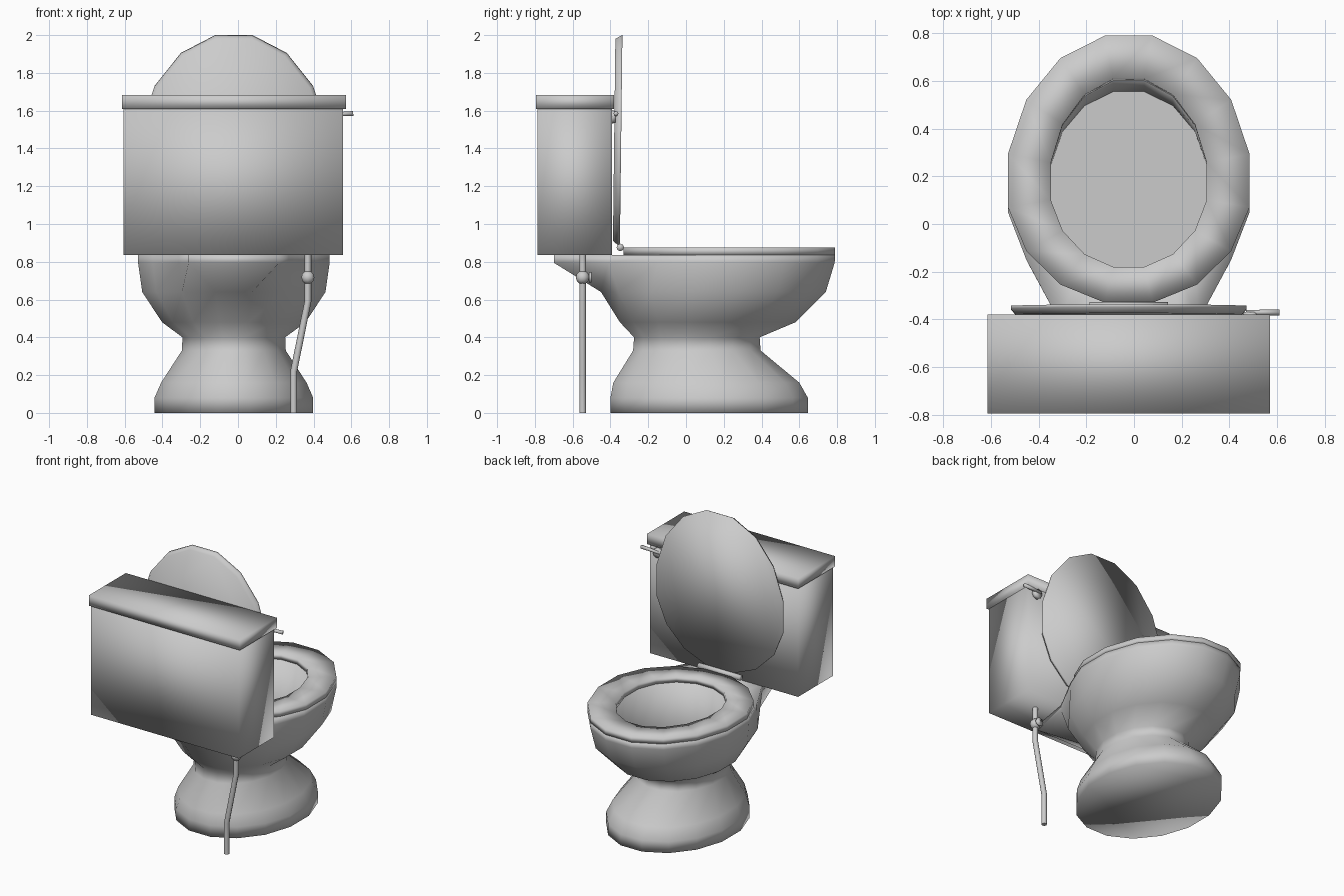
import bpy, bmesh, math
from mathutils import Vector, Matrix

if "Cube" in bpy.data.objects:
    bpy.data.objects.remove(bpy.data.objects["Cube"])

CX = -0.022          # centre line of the ceramic parts
SIDES = 16


def finish(name, bm, smooth=True):
    bmesh.ops.recalc_face_normals(bm, faces=bm.faces)
    for f in bm.faces:
        f.smooth = smooth
    me = bpy.data.meshes.new(name)
    bm.to_mesh(me)
    bm.free()
    ob = bpy.data.objects.new(name, me)
    bpy.context.collection.objects.link(ob)
    return ob


def ring(hw, yf, yb, z, cy=None, shelf=False):
    """16-sided egg outline with flat front, back and sides."""
    cy = (yf + yb) / 2 if cy is None else cy
    k = math.cos(math.pi / SIDES)
    pts = []
    for i in range(SIDES):
        a = 2 * math.pi * (i + 0.5) / SIDES
        c, s = math.cos(a) / k, math.sin(a) / k
        x, y = hw * c, cy + s * ((yf - cy) if s > 0 else (cy - yb))
        if shelf and s < -0.9:
            x, y = math.copysign(0.24, c), yb
        elif shelf and s < -0.7:
            x, y = math.copysign(0.29, c), -0.41
        elif shelf and s < -0.4:
            y = -0.15
        elif shelf and s < 0:
            y = 0.05
        pts.append(Vector((CX + x, y, z)))
    return pts


def loft(name, rings, cap_start=False, cap_end=False, closed=False, smooth=True):
    bm = bmesh.new()
    vs = [[bm.verts.new(p) for p in r] for r in rings]
    pairs = list(zip(vs, vs[1:])) + ([(vs[-1], vs[0])] if closed else [])
    for a, b in pairs:
        for i in range(SIDES):
            j = (i + 1) % SIDES
            bm.faces.new((a[i], a[j], b[j], b[i]))
    if cap_start:
        bm.faces.new(vs[0])
    if cap_end:
        bm.faces.new(vs[-1])
    return finish(name, bm, smooth)


def box(name, lo, hi):
    lo, hi = Vector(lo), Vector(hi)
    bm = bmesh.new()
    bmesh.ops.create_cube(bm, size=1, matrix=Matrix.Translation((lo + hi) / 2)
                          @ Matrix.Diagonal((*(hi - lo), 1)))
    return finish(name, bm)


def rod(name, p, q, r1, r2=None, sides=8):
    p, q = Vector(p), Vector(q)
    bm = bmesh.new()
    rot = (q - p).to_track_quat('Z', 'Y').to_matrix().to_4x4()
    bmesh.ops.create_cone(bm, cap_ends=True, segments=sides, radius1=r1,
                          radius2=r1 if r2 is None else r2, depth=(q - p).length,
                          matrix=Matrix.Translation((p + q) / 2) @ rot)
    return finish(name, bm)


# Pedestal and bowl: up the outside, over the rim, down the inner wall
loft("bowl", [
    ring(0.42, 0.645, -0.40, 0.0),
    ring(0.42, 0.645, -0.40, 0.08),
    ring(0.385, 0.60, -0.385, 0.16),
    ring(0.275, 0.395, -0.28, 0.33),
    ring(0.272, 0.39, -0.275, 0.40),
    ring(0.38, 0.58, -0.35, 0.48),
    ring(0.485, 0.74, -0.45, 0.64, 0.16),
    ring(0.507, 0.787, -0.70, 0.795, 0.17, True),
    ring(0.507, 0.79, -0.70, 0.835, 0.17, True),
    ring(0.327, 0.602, -0.18, 0.835, 0.17),
    ring(0.327, 0.555, -0.18, 0.50, 0.17),
], cap_start=True)

# Flat floor of the bowl
loft("bowl_floor", [ring(0.327, 0.555, -0.18, 0.50, 0.17)], cap_start=True, smooth=False)

# Seat ring
loft("seat", [
    ring(0.507, 0.79, -0.33, 0.836, 0.17),
    ring(0.507, 0.79, -0.33, 0.875, 0.17),
    ring(0.327, 0.61, -0.18, 0.872, 0.17),
    ring(0.327, 0.602, -0.18, 0.836, 0.17),
], closed=True)

# Raised lid: the seat outline stood upright, slightly smaller at the back
lid = loft("seat_lid", [
    ring(0.495, 0.79, -0.32, 0.0, 0.17),
    ring(0.495, 0.785, -0.32, -0.012, 0.17),
    ring(0.475, 0.77, -0.30, -0.037, 0.17),
], cap_start=True, cap_end=True)
for v in lid.data.vertices:
    x, y, d = v.co
    v.co = (x, -0.350 + 0.012 * (y + 0.32) + d, y + 1.21)
bm = bmesh.new()
bm.from_mesh(lid.data)
bmesh.ops.recalc_face_normals(bm, faces=bm.faces)
bm.to_mesh(lid.data)
bm.free()

# Hinge bar
rod("hinge", (CX - 0.165, -0.348, 0.876), (CX + 0.165, -0.348, 0.876), 0.02)

# Tank and its cover
box("tank", (-0.605, -0.785, 0.835), (0.557, -0.393, 1.61))
box("tank_cover", (-0.615, -0.795, 1.61), (0.571, -0.38, 1.683))

# Flush handle
rod("handle_base", (0.49, -0.395, 1.567), (0.49, -0.37, 1.567), 0.037, 0.03)
rod("handle_lever", (0.47, -0.371, 1.578), (0.61, -0.371, 1.585), 0.010, 0.013)

# Water supply pipe
cu = bpy.data.curves.new("supply_pipe", 'CURVE')
cu.dimensions = '3D'
cu.bevel_depth = 0.018
cu.bevel_resolution = 2
cu.use_fill_caps = True
path = [(0.37, 0.84), (0.37, 0.59), (0.295, 0.22), (0.295, 0.0)]
sp = cu.splines.new('POLY')
sp.points.add(len(path) - 1)
for pt, (x, z) in zip(sp.points, path):
    pt.co = (x, -0.547, z, 1)
pipe = bpy.data.objects.new("supply_pipe", cu)
bpy.context.collection.objects.link(pipe)

# Shut-off valve with its knob
bm = bmesh.new()
bmesh.ops.create_uvsphere(bm, u_segments=10, v_segments=6, radius=0.036,
                          matrix=Matrix.Translation((0.37, -0.547, 0.717)))
finish("valve_body", bm)
rod("valve_stem", (0.37, -0.53, 0.717), (0.37, -0.50, 0.717), 0.014)
rod("valve_knob", (0.37, -0.513, 0.717), (0.37, -0.50, 0.717), 0.028)
